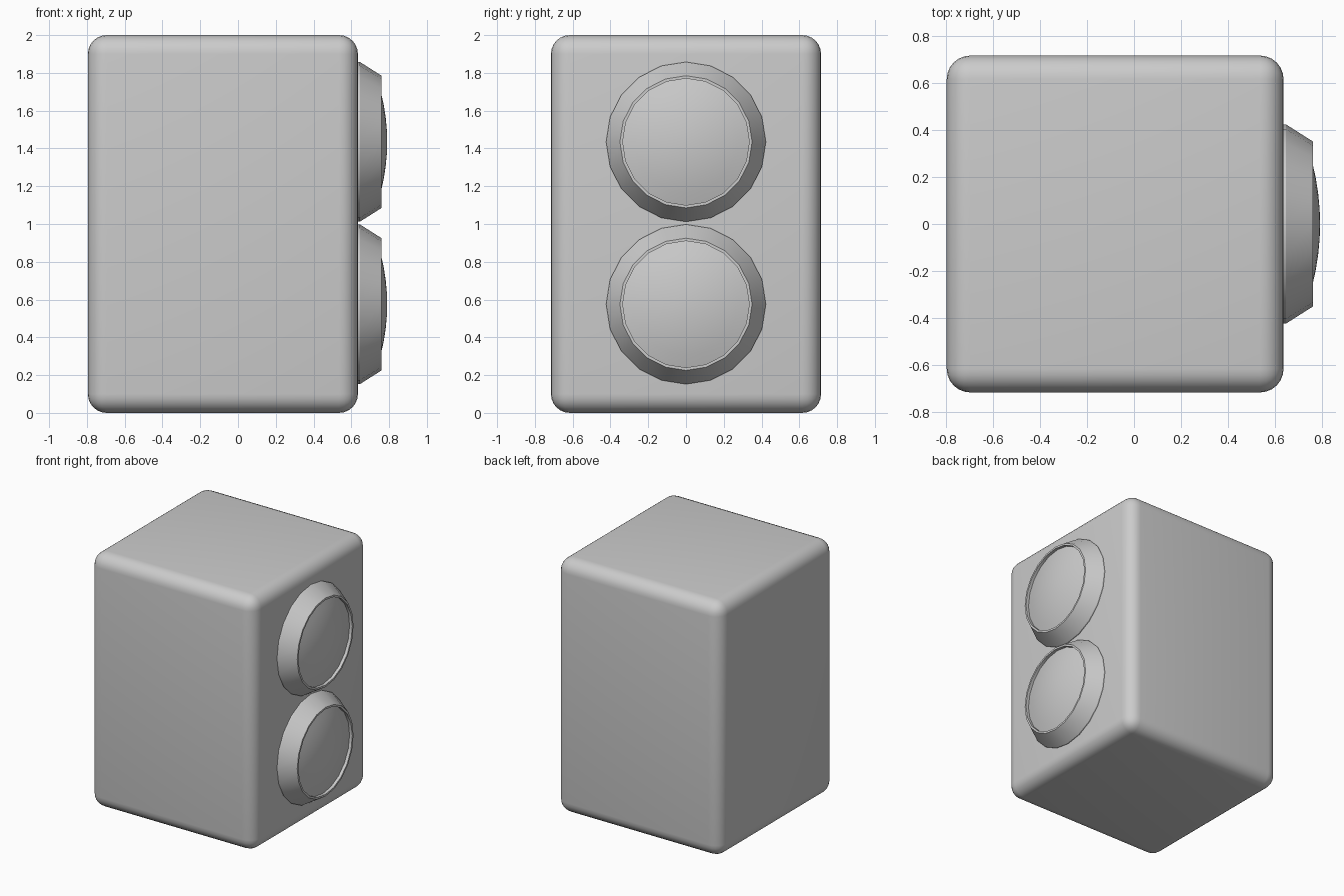
import bpy, bmesh, math
from mathutils import Matrix

if "Cube" in bpy.data.objects:
    bpy.data.objects.remove(bpy.data.objects["Cube"])


def add_object(name, bm, angle):
    bmesh.ops.recalc_face_normals(bm, faces=bm.faces)
    mesh = bpy.data.meshes.new(name)
    bm.to_mesh(mesh)
    bm.free()
    obj = bpy.data.objects.new(name, mesh)
    bpy.context.collection.objects.link(obj)
    bpy.ops.object.select_all(action='DESELECT')
    obj.select_set(True)
    bpy.context.view_layer.objects.active = obj
    bpy.ops.object.shade_smooth_by_angle(angle=math.radians(angle))
    return obj


def lathe_x(name, profile, z, sides, angle):
    """Revolve (x, radius) points around a horizontal x axis at height z."""
    bm = bmesh.new()
    rings = []
    for x, r in profile:
        if r == 0:
            rings.append([bm.verts.new((x, 0, z))] * sides)
        else:
            rings.append([bm.verts.new((x, r * math.sin(a), z + r * math.cos(a)))
                          for a in (2 * math.pi * i / sides for i in range(sides))])
    for p, q in zip(rings, rings[1:]):
        for i in range(sides):
            j = (i + 1) % sides
            bm.faces.new(dict.fromkeys((p[i], p[j], q[j], q[i])))
    return add_object(name, bm, angle)


# Rounded cabinet
bm = bmesh.new()
bmesh.ops.create_cube(bm, size=1, matrix=Matrix.Translation((-0.08, 0, 1))
                      @ Matrix.Diagonal((1.43, 1.43, 2, 1)))
bmesh.ops.bevel(bm, geom=bm.edges[:], offset=0.1, segments=6,
                profile=0.5, affect='EDGES')
add_object("cabinet", bm, 40)

# Two speaker drivers: flared surround and domed cone
surround = [(0.615, 0), (0.615, 0.423), (0.645, 0.423), (0.76, 0.35),
            (0.76, 0.335), (0.73, 0.335)]
dome = [(0.79 - 0.48 * r * r, r) for r in (0.335, 0.27, 0.2, 0.13, 0.06, 0)]
for label, z in (("upper", 1.435), ("lower", 0.575)):
    lathe_x(label + "_driver_surround", surround, z, 20, 25)
    lathe_x(label + "_driver_cone", dome, z, 20, 40)
